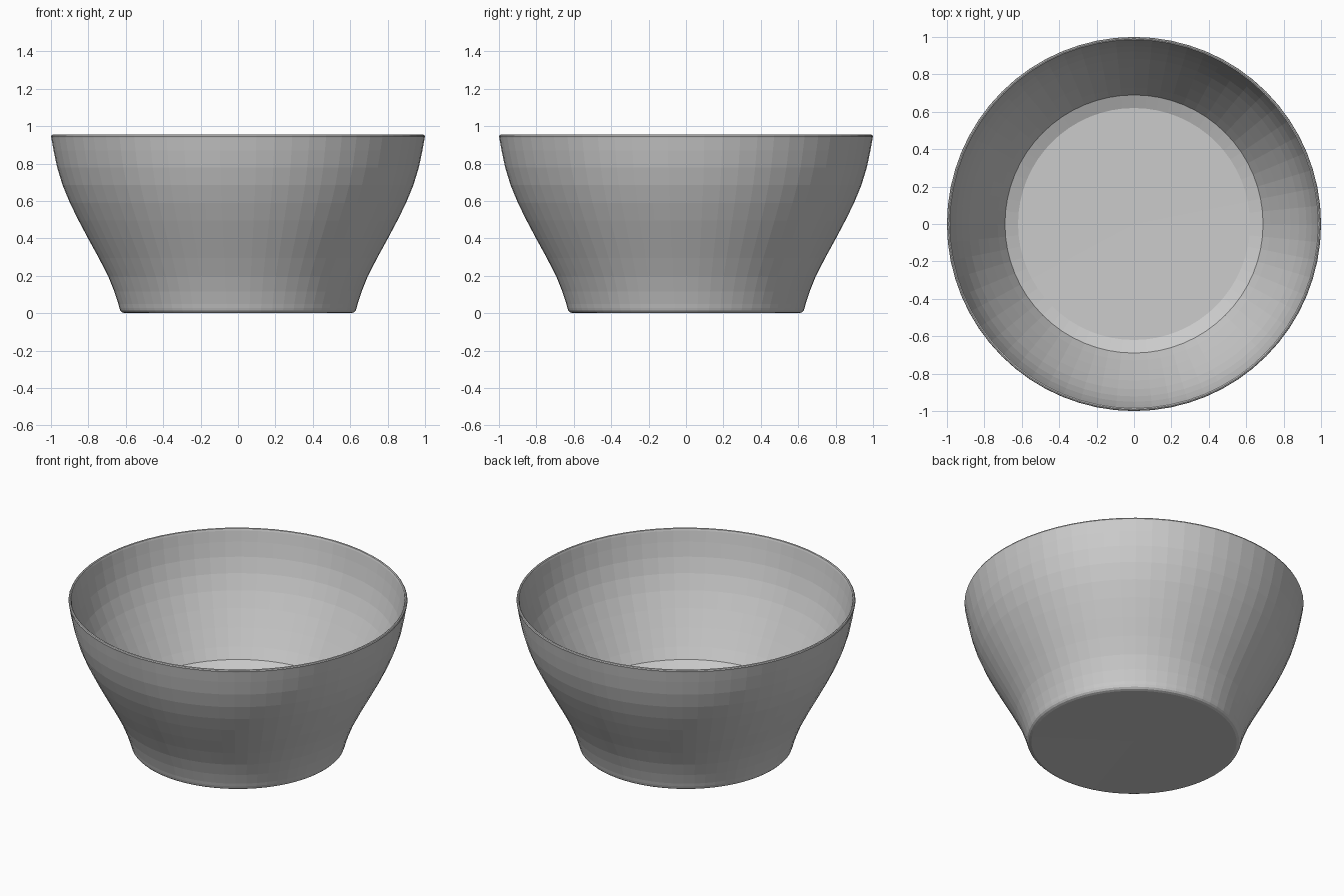
import bpy, bmesh, math

if "Cube" in bpy.data.objects:
    bpy.data.objects.remove(bpy.data.objects["Cube"])

SEGMENTS = 64

# Single plain grey for the whole bowl
grey = bpy.data.materials.new("plain grey")
grey.diffuse_color = (0.6, 0.6, 0.6, 1)
grey.use_nodes = True
grey.node_tree.nodes["Principled BSDF"].inputs["Base Color"].default_value = grey.diffuse_color

# Cross-section (radius, height): foot, outer wall, rim, inner wall, floor
foot = [(0.605, 0.0), (0.62, 0.005), (0.629, 0.014), (0.634, 0.028)]
wall = [(0.639, 0.048), (0.661, 0.115), (0.694, 0.197), (0.744, 0.295),
        (0.799, 0.395), (0.852, 0.495), (0.899, 0.59), (0.938, 0.685),
        (0.967, 0.78), (0.986, 0.87), (0.998, 0.937)]
rim = [(1.0, 0.945), (0.997, 0.952), (0.991, 0.955), (0.985, 0.952)]
floor_edge = [(0.69, 0.237), (0.62, 0.207)]
THICKNESS = 0.017


def inset(points, t):
    """Offset the inner points of a profile towards the axis by t."""
    result = []
    for (r0, z0), (r, z), (r1, z1) in zip(points, points[1:], points[2:]):
        dr, dz = r1 - r0, z1 - z0
        length = math.hypot(dr, dz)
        result.append((r - t * dz / length, z + t * dr / length))
    return result


def lathe(name, profile, bottom_z, top_z):
    """Spin a profile about z and close both ends with triangle fans."""
    bm = bmesh.new()
    rings = []
    for r, z in profile:
        ring = []
        for i in range(SEGMENTS):
            a = 2 * math.pi * i / SEGMENTS
            ring.append(bm.verts.new((r * math.cos(a), r * math.sin(a), z)))
        rings.append(ring)
    bottom = bm.verts.new((0, 0, bottom_z))
    top = bm.verts.new((0, 0, top_z))
    for i in range(SEGMENTS):
        j = (i + 1) % SEGMENTS
        for a, b in zip(rings, rings[1:]):
            bm.faces.new((a[i], a[j], b[j], b[i]))
        bm.faces.new((bottom, rings[0][j], rings[0][i]))
        bm.faces.new((top, rings[-1][i], rings[-1][j]))
    bmesh.ops.recalc_face_normals(bm, faces=bm.faces)
    mesh = bpy.data.meshes.new(name)
    bm.to_mesh(mesh)
    bm.free()
    mesh.materials.append(grey)
    obj = bpy.data.objects.new(name, mesh)
    bpy.context.collection.objects.link(obj)
    return obj


# Inner wall runs parallel to the outer wall, down to the chamfered floor
inner = inset(wall[2:] + rim[:1], THICKNESS)[::-1]

# Thin-walled faceted bowl with a slightly hollow underside
lathe("bowl", foot + wall + rim + inner + floor_edge, 0.008, 0.2)
